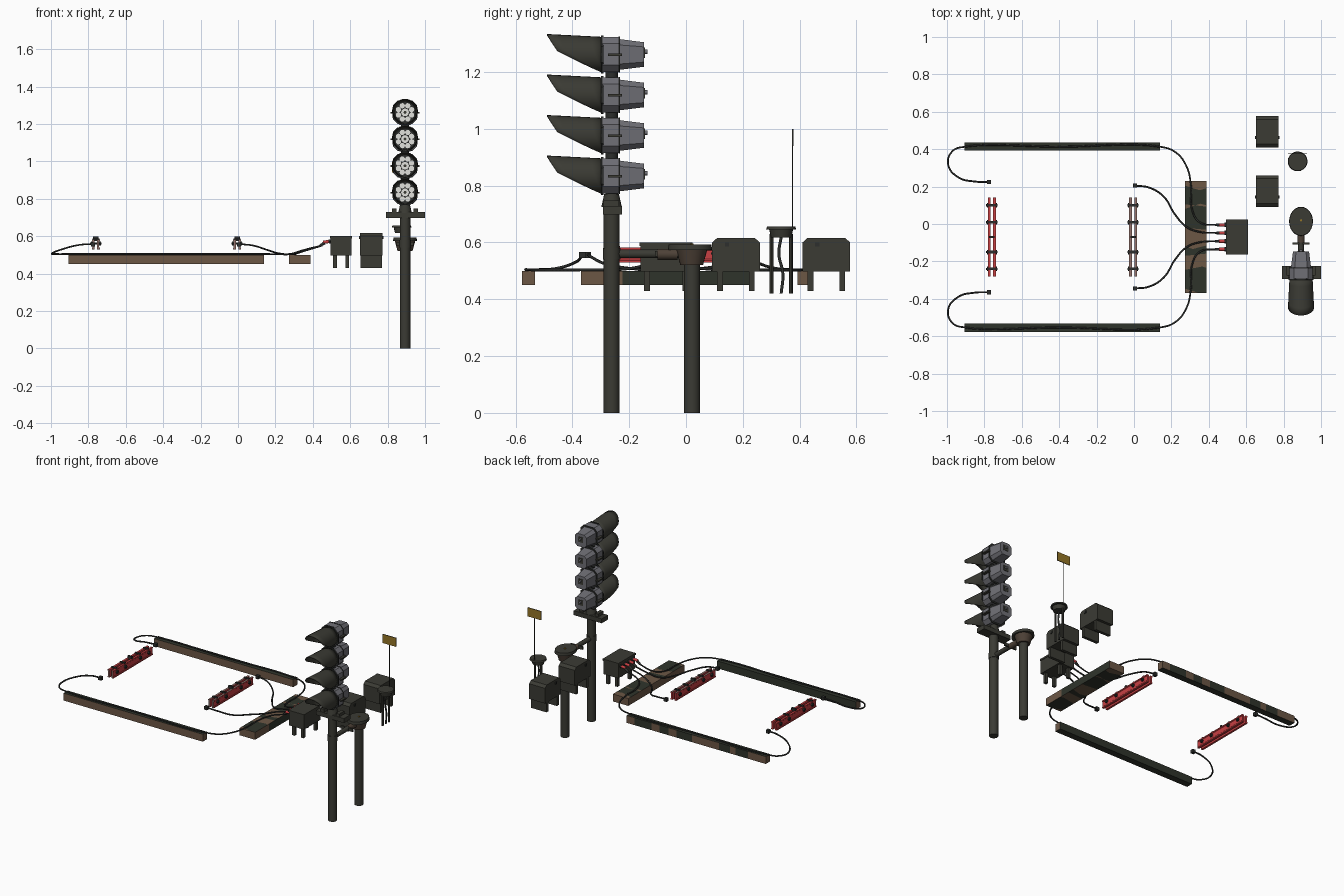
import bpy, bmesh, math
from mathutils import Vector

if "Cube" in bpy.data.objects:
    bpy.data.objects.remove(bpy.data.objects["Cube"])

def material(name, r, g, b):
    m = bpy.data.materials.new(name)
    m.diffuse_color = (r, g, b, 1)
    m.use_nodes = True
    m.node_tree.nodes["Principled BSDF"].inputs["Base Color"].default_value = m.diffuse_color
    return m

DARK = material("dark_olive_metal", 0.043, 0.043, 0.034)
BLACK = material("black_rubber", 0.026, 0.028, 0.026)
GREY = material("grey_housing", 0.16, 0.16, 0.18)
RED = material("red_plate", 0.58, 0.05, 0.055)
STEEL = material("dusty_steel", 0.30, 0.17, 0.15)
WOOD = material("brown_timber", 0.15, 0.095, 0.06)
RUST = material("dark_rust", 0.075, 0.053, 0.038)
MOSS = material("dark_green_stain", 0.028, 0.034, 0.024)
WHITE = material("white_lens", 0.75, 0.75, 0.72)
SIGN = material("ochre_sign", 0.30, 0.18, 0.02)
MID = -0.07                      # mirror line of the track equipment

def finish(name, bm, mats, smooth=False):
    me = bpy.data.meshes.new(name)
    bmesh.ops.recalc_face_normals(bm, faces=bm.faces)
    bm.to_mesh(me)
    bm.free()
    for m in mats:
        me.materials.append(m)
    ob = bpy.data.objects.new(name, me)
    bpy.context.collection.objects.link(ob)
    if smooth:
        bpy.ops.object.select_all(action='DESELECT')
        ob.select_set(True)
        bpy.context.view_layer.objects.active = ob
        bpy.ops.object.shade_smooth_by_angle(angle=math.radians(40))
    return ob

def cube_bm(lo, hi):
    bm = bmesh.new()
    bmesh.ops.create_cube(bm, size=1)
    lo, hi = Vector(lo), Vector(hi)
    for v in bm.verts:
        v.co = Vector([(lo[i] + hi[i]) / 2 + v.co[i] * (hi[i] - lo[i]) for i in range(3)])
    return bm

def box(name, lo, hi, mat):
    return finish(name, cube_bm(lo, hi), [mat])

def cyl(name, p, q, r1, r2, mat, n=16, scale=(1, 1), turn=0.0):
    """Cone or cylinder from p to q."""
    p, q = Vector(p), Vector(q)
    bm = bmesh.new()
    bmesh.ops.create_cone(bm, cap_ends=True, segments=n, radius1=r1, radius2=r2, depth=(q - p).length)
    rot = Vector((0, 0, 1)).rotation_difference(q - p)
    c, s = math.cos(turn), math.sin(turn)
    for v in bm.verts:
        x, y, z = v.co
        v.co = rot @ Vector(((x * c - y * s) * scale[0], (x * s + y * c) * scale[1], z)) + (p + q) / 2
    return finish(name, bm, [mat], n > 8)

def extrude(name, profile, offset, mat):
    """Extrude a planar outline along an offset."""
    bm = bmesh.new()
    f = bm.faces.new([bm.verts.new(p) for p in profile])
    r = bmesh.ops.extrude_face_region(bm, geom=[f])
    for v in r["geom"]:
        if isinstance(v, bmesh.types.BMVert):
            v.co += Vector(offset)
    return finish(name, bm, [mat])

def cable(name, pts, r=0.005, mat=BLACK):
    cu = bpy.data.curves.new(name, 'CURVE')
    cu.dimensions = '3D'
    cu.bevel_depth, cu.bevel_resolution, cu.resolution_u, cu.use_fill_caps = r, 1, 8, True
    sp = cu.splines.new('BEZIER')
    sp.bezier_points.add(len(pts) - 1)
    for b, p in zip(sp.bezier_points, pts):
        b.co = p
        b.handle_left_type = b.handle_right_type = 'AUTO'
    cu.materials.append(mat)
    ob = bpy.data.objects.new(name, cu)
    bpy.context.collection.objects.link(ob)
    bpy.ops.object.select_all(action='DESELECT')
    ob.select_set(True)
    bpy.context.view_layer.objects.active = ob
    bpy.ops.object.convert(target='MESH')

def timber(name, lo, hi, axis, stained):
    """Sleeper beam cut into pieces along its length; stained(face) picks the dark ones."""
    bm = cube_bm(lo, hi)
    for i in range(1, 24):
        co, no = Vector(lo), Vector((0, 0, 0))
        co[axis] += (hi[axis] - lo[axis]) * i / 24
        no[axis], no[1 - axis] = 1, 0.35 * math.sin(i * 2.0)
        bmesh.ops.bisect_plane(bm, geom=bm.verts[:] + bm.edges[:] + bm.faces[:], plane_co=co, plane_no=no)
    bm.normal_update()
    for f in bm.faces:
        f.material_index = int(stained(f))
    finish(name, bm, [WOOD, MOSS])

# timber beams
patch = lambda c: math.sin(c * 17) + math.sin(c * 41 + 1)
for side, y0 in (("left", 0.392), ("right", -0.577)):
    def rule(f, side=side):
        x, n = f.calc_center_median().x, f.normal
        if abs(n.x) > 0.7 or n.y < -0.7:
            return False
        return patch(x) > 0.3 if n.y > 0.7 and side == "left" else True
    timber(side + "_long_beam", (-0.905, y0, 0.45), (0.14, y0 + 0.045, 0.5), 0, rule)

def cross_rule(f):
    y, n = f.calc_center_median().y, f.normal
    if n.x > 0.7:
        return abs(y) < 0.22
    return abs(n.y) < 0.7 and n.x > -0.7 and patch(y) > 0.1
timber("cross_beam", (0.272, -0.37, 0.45), (0.387, 0.23, 0.5), 1, cross_rule)

# cables, mirrored about the track centre
for side, s in (("left", 1), ("right", -1)):
    def m(pts):
        return [(x, MID + s * (y - MID), z) for x, y, z in pts]
    cable(side + "_outer_cable", m([(-0.775, 0.225, 0.558), (-0.85, 0.227, 0.553), (-0.94, 0.25, 0.53),
          (-0.994, 0.32, 0.508), (-0.97, 0.39, 0.504), (-0.905, 0.413, 0.504), (-0.4, 0.413, 0.504), (0.14, 0.413, 0.504),
          (0.22, 0.385, 0.503), (0.28, 0.31, 0.503), (0.305, 0.2, 0.504), (0.31, 0.08, 0.506),
          (0.35, 0.01, 0.52), (0.45, -0.005, 0.55)]))
    cable(side + "_inner_cable", m([(0.005, 0.205, 0.558), (0.08, 0.195, 0.55), (0.16, 0.145, 0.525),
          (0.22, 0.05, 0.508), (0.28, -0.015, 0.505), (0.35, -0.042, 0.525), (0.45, -0.048, 0.55)]))
    for nm, x, y in (("outer", -0.775, 0.225), ("inner", 0.005, 0.205)):
        c = m([(x, y, 0.556)])[0]
        box(f"{side}_{nm}_cable_lug", [v - 0.011 for v in c], [v + 0.011 for v in c], BLACK)
    for nm, y in (("outer", -0.005), ("inner", -0.048)):
        y = MID + s * (y - MID)
        cyl(f"{side}_{nm}_plug", (0.455, y, 0.568), (0.495, y, 0.572), 0.009, 0.009, RED, 10)
        cyl(f"{side}_{nm}_plug_boot", (0.435, y, 0.547), (0.462, y, 0.564), 0.006, 0.009, BLACK, 10)
        cyl(f"{side}_{nm}_plug_nut", (0.485, y, 0.571), (0.495, y, 0.572), 0.012, 0.012, BLACK, 6)

# bolted red joint plates with dusty worn ends and tops
for nm, cx in (("far", -0.76), ("near", -0.005)):
    for sd in (-1, 1):
        prof = [(0.007, 0.53), (0.021, 0.53), (0.021, 0.537), (0.018, 0.541), (0.018, 0.572),
                (0.021, 0.575), (0.021, 0.582), (0.007, 0.582)]
        ob = extrude(nm + "_joint_plate", [(cx + sd * a, -0.282, z) for a, z in prof], (0, 0.424, 0), RED)
        ob.data.materials.append(STEEL)
        for p in ob.data.polygons:
            top = nm == "near" and p.center.z > 0.58
            p.material_index = int(p.normal.y < -0.7 or top)
    for i, y in enumerate((0.10, 0.01, -0.15, -0.24)):
        cyl(f"{nm}_bolt_{i}", (cx - 0.03, y, 0.561), (cx + 0.03, y, 0.561), 0.006, 0.006, BLACK, 8)
        for e in (-1, 1):
            cyl(f"{nm}_nut_{i}", (cx + e * 0.016, y, 0.561), (cx + e * 0.027, y, 0.561), 0.012, 0.012, BLACK, 6)
        box(f"{nm}_strap_{i}", (cx - 0.019, y - 0.007, 0.58), (cx + 0.019, y + 0.007, 0.588), BLACK)
    box(nm + "_clip", (cx - 0.015, MID - 0.006, 0.575), (cx + 0.015, MID + 0.006, 0.598), BLACK)

# junction box on four legs
box("junction_box", (0.494, -0.16, 0.497), (0.607, 0.02, 0.592), DARK)
box("junction_box_lid", (0.491, -0.163, 0.588), (0.61, 0.023, 0.6), DARK)
for x in (0.509, 0.574):
    for y in (-0.147, -0.013):
        box("junction_box_leg", (x, y, 0.43), (x + 0.02, y + 0.02, 0.5), DARK)

# two equipment cabinets with panel legs
for i, y in enumerate((0.092, 0.41)):
    w = 0.168
    prof = [(y, 0.497), (y + w, 0.497), (y + w, 0.6), (y + w - 0.018, 0.616), (y + 0.018, 0.616), (y, 0.6)]
    extrude(f"cabinet_{i}", [(0.653, a, b) for a, b in prof], (0.12, 0, 0), DARK)
    for ly in (y + 0.018, y + w - 0.038):
        box(f"cabinet_{i}_leg_panel", (0.655, ly, 0.43), (0.771, ly + 0.02, 0.5), DARK)
    for x in (0.648, 0.771):
        box(f"cabinet_{i}_hinge", (x, y + 0.045, 0.585), (x + 0.007, y + 0.06, 0.6), BLACK)

# antenna stand with sign flag
ax, ay = 0.875, 0.335
cyl("antenna_lid", (ax, ay, 0.645), (ax, ay, 0.656), 0.053, 0.05, DARK, 20)
cyl("antenna_body", (ax, ay, 0.618), (ax, ay, 0.645), 0.036, 0.042, DARK, 20)
for k in (-1, 1):
    cyl(f"antenna_leg_{k}", (ax, ay + k * 0.034, 0.42), (ax, ay + k * 0.034, 0.63), 0.007, 0.007, DARK, 8)
cable("antenna_lead", [(ax, ay, 0.62), (ax, ay - 0.008, 0.56), (ax, ay + 0.006, 0.49), (ax, ay, 0.42)], 0.006)
cyl("antenna_wand", (ax, 0.375, 0.65), (ax, 0.375, 0.94), 0.0022, 0.0022, DARK, 6)
flag = box("antenna_sign", (0.824, 0.373, 0.94), (0.924, 0.378, 1.0), SIGN)
flag.data.materials.append(DARK)
for p in flag.data.polygons:
    p.material_index = int(abs(p.normal.y) < 0.5)

# post with funnel cap and connecting arm
px, sy = 0.893, -0.262
cyl("short_post", (px, 0.021, 0), (px, 0.021, 0.53), 0.028, 0.028, DARK, 20)
cyl("funnel_body", (px, 0.02, 0.52), (px, 0.02, 0.575), 0.04, 0.055, RUST, 24)
cyl("funnel_lid", (px, 0.014, 0.573), (px, 0.014, 0.592), 0.064, 0.062, DARK, 24, (1, 1.22))
cyl("funnel_knob", (px, 0.02, 0.59), (px, 0.02, 0.597), 0.006, 0.006, SIGN, 8)
cyl("link_arm", (px, sy, 0.56), (px, 0.0, 0.56), 0.015, 0.015, DARK, 16)
cyl("link_arm_sleeve", (px, -0.1, 0.558), (px, -0.03, 0.558), 0.019, 0.019, RUST, 16)
box("link_arm_clamp", (px - 0.045, -0.11, 0.55), (px + 0.045, -0.1, 0.57), DARK)

# signal mast and head platform
cyl("signal_mast", (px, sy, 0), (px, sy, 0.73), 0.028, 0.028, DARK, 20)
cyl("mast_clamp", (px, sy, 0.54), (px, sy, 0.58), 0.031, 0.031, DARK, 20)
box("head_platform", (0.79, -0.293, 0.698), (1.0, -0.225, 0.728), DARK)
cyl("mast_collar", (px, sy, 0.725), (px, sy, 0.77), 0.036, 0.026, DARK, 16)
for x in (0.823, 0.938):
    box("platform_lug", (x, -0.29, 0.725), (x + 0.025, -0.235, 0.748), DARK)
cyl("head_spine", (px, sy, 0.74), (px, sy, 1.28), 0.022, 0.022, BLACK, 12)

# four signal heads: housing, hood, lamp cluster
def hood(name, z):
    bm = bmesh.new()
    n, rows = 32, []
    for k in range(6):
        ring = []
        for i in range(n):
            a = 2 * math.pi * i / n
            h = math.sin(a)
            reach = 0.005 + 0.155 * (h + 1) / 1.2 if h < 0.2 else 0.16 + 0.035 * (h - 0.2) / 0.8
            d = reach * k / 5
            r = 0.062 + 0.01 * d / 0.195
            ring.append(bm.verts.new((px + r * math.cos(a), -0.294 - d, z + r * h)))
        rows.append(ring)
    for A, B in zip(rows, rows[1:]):
        for i in range(n):
            bm.faces.new((A[i], A[(i + 1) % n], B[(i + 1) % n], B[i]))
    ob = finish(name, bm, [DARK], True)
    md = ob.modifiers.new("thickness", 'SOLIDIFY')
    md.thickness = 0.005

def shell(name, z, y0, y1, h0, h1, mat):
    """Chamfered square block, tapering from half size h0 to h1."""
    bm = bmesh.new()
    rings = []
    for y, h in ((y0, h0), (y1, h1)):
        c = h * 0.62
        rings.append([bm.verts.new((px + a, y, z + b)) for a, b in
                      ((h, -c), (h, c), (c, h), (-c, h), (-h, c), (-h, -c), (-c, -h), (c, -h))])
    bm.faces.new(rings[0])
    bm.faces.new(rings[1])
    for i in range(8):
        j = (i + 1) % 8
        bm.faces.new((rings[0][i], rings[0][j], rings[1][j], rings[1][i]))
    finish(name, bm, [mat])

for k in range(4):
    z = 0.834 + 0.1426 * k
    t, g = math.pi / 8, 1 / math.cos(math.pi / 8)
    shell(f"head_{k}_door", z, -0.294, -0.234, 0.061, 0.061, GREY)
    shell(f"head_{k}_housing", z, -0.234, -0.147, 0.054, 0.043, GREY)
    shell(f"head_{k}_flange", z, -0.237, -0.232, 0.063, 0.063, BLACK)
    cyl(f"head_{k}_front_ring", (px, -0.299, z), (px, -0.291, z), 0.067 * g, 0.067 * g, BLACK, 8, turn=t)
    box(f"head_{k}_back_cover", (px - 0.018, -0.15, z - 0.012), (px + 0.018, -0.145, z + 0.024), DARK)
    cyl(f"head_{k}_knob", (px, -0.146, z + 0.01), (px, -0.136, z + 0.01), 0.008, 0.008, GREY, 10)
    for sd in (-1, 1):
        x = px + sd * 0.068
        box(f"head_{k}_latch", (x - 0.01, -0.275, z - 0.006), (x + 0.01, -0.225, z + 0.003), DARK)
    hood(f"head_{k}_hood", z)
    for i in range(8):
        a = math.pi / 4 * i + math.pi / 8
        c = (px + 0.038 * math.cos(a), z + 0.038 * math.sin(a))
        cyl(f"head_{k}_lamp_{i}", (c[0], -0.303, c[1]), (c[0], -0.297, c[1]), 0.0144, 0.0144, WHITE, 12)
    cyl(f"head_{k}_centre_lamp", (px, -0.303, z), (px, -0.297, z), 0.021, 0.021, WHITE, 12)
    cyl(f"head_{k}_centre_dot", (px, -0.305, z), (px, -0.302, z), 0.008, 0.008, DARK, 8)
